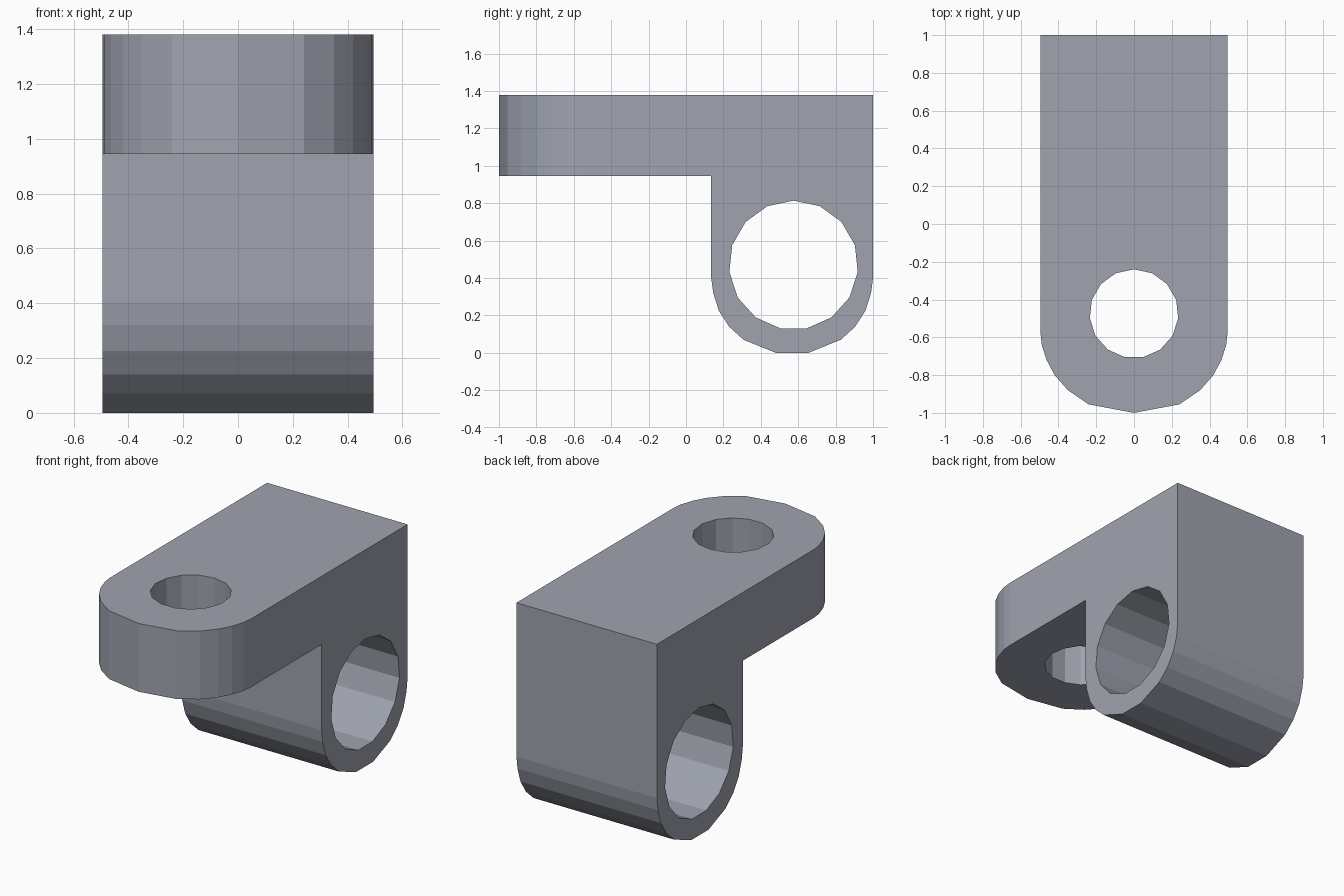
import bpy, bmesh, math
from mathutils import Vector

if "Cube" in bpy.data.objects:
    bpy.data.objects.remove(bpy.data.objects["Cube"])


def prism(name, pts, to3d, a, b):
    """Extrude a 2D outline between depths a and b; to3d maps (u, v, depth) to xyz."""
    bm = bmesh.new()
    lo = [bm.verts.new(to3d(u, v, a)) for u, v in pts]
    hi = [bm.verts.new(to3d(u, v, b)) for u, v in pts]
    n = len(pts)
    bm.faces.new(lo)
    bm.faces.new(hi)
    for i in range(n):
        j = (i + 1) % n
        bm.faces.new((lo[i], lo[j], hi[j], hi[i]))
    bmesh.ops.recalc_face_normals(bm, faces=bm.faces[:])
    me = bpy.data.meshes.new(name)
    bm.to_mesh(me)
    bm.free()
    ob = bpy.data.objects.new(name, me)
    bpy.context.collection.objects.link(ob)
    return ob


def circle(cu, cv, r, n=15):
    return [(cu + r * math.sin(2 * math.pi * i / n),
             cv + r * math.cos(2 * math.pi * i / n)) for i in range(n)]


def cut(ob, tool, op):
    bpy.context.view_layer.objects.active = ob
    m = ob.modifiers.new("cut", 'BOOLEAN')
    m.operation, m.solver, m.object = op, 'EXACT', tool
    bpy.ops.object.modifier_apply(modifier=m.name)
    bpy.data.objects.remove(tool)


def side(u, v, d):      # outline in y,z
    return Vector((d, u, v))


def plan(u, v, d):      # outline in x,y
    return Vector((u, v, d))


# Bracket body: L-shaped side profile with a rounded lug at the bottom
cy = 0.5675
arc = [(0.4325, 0.40), (0.422, 0.32), (0.392, 0.225), (0.337, 0.14), (0.26, 0.07), (0.087, 0.0)]
lug = [(cy - u, z) for u, z in arc] + [(cy + u, z) for u, z in reversed(arc)]
profile = [(-1.2, 1.38), (-1.2, 0.945), (0.135, 0.945)] + lug + [(1.0, 1.38)]
body = prism("bracket_body", profile, side, -0.7, 0.7)

# Trim to the plan outline with the rounded front end
end = [(0.495, -0.58), (0.488, -0.64), (0.463, -0.72), (0.42, -0.80), (0.35, -0.88), (0.24, -0.955)]
outline = ([(-0.495, 1.3)] + [(-x, y) for x, y in end] + [(0, -1.0)]
           + end[::-1] + [(0.495, 1.3)])
cut(body, prism("plan_trim", outline, plan, -0.2, 1.6), 'INTERSECT')

# Cross bore through the lug and vertical bore through the plate
cut(body, prism("lug_bore", circle(0.575, 0.469, 0.345), side, -0.8, 0.8), 'DIFFERENCE')
cut(body, prism("plate_bore", circle(0, -0.475, 0.235), plan, 0.8, 1.6), 'DIFFERENCE')

# Single grey material
mat = bpy.data.materials.new("steel grey")
mat.diffuse_color = (0.35, 0.37, 0.43, 1)
mat.use_nodes = True
mat.node_tree.nodes["Principled BSDF"].inputs["Base Color"].default_value = mat.diffuse_color
body.data.materials.clear()
body.data.materials.append(mat)
for p in body.data.polygons:
    p.material_index = 0
    p.use_smooth = False
